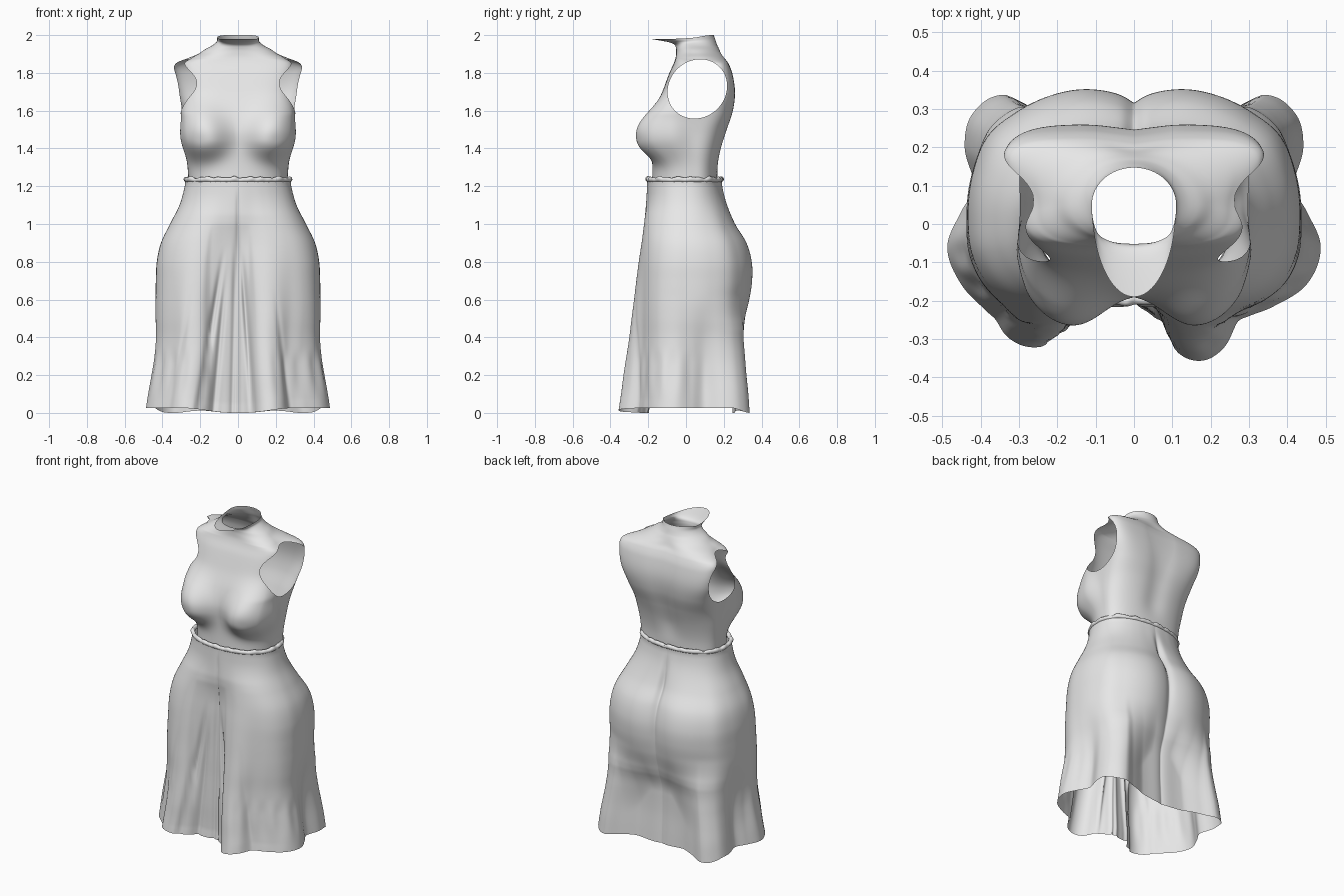
import bpy, bmesh, math

if "Cube" in bpy.data.objects:
    bpy.data.objects.remove(bpy.data.objects["Cube"])

TAU = 2 * math.pi
grey = bpy.data.materials.new("cloth_grey")
grey.diffuse_color = (0.8, 0.8, 0.8, 1)
grey.use_nodes = True
grey.node_tree.nodes["Principled BSDF"].inputs["Base Color"].default_value = grey.diffuse_color


def spline(rows, t):
    """Smooth interpolation of rows keyed by their first column."""
    t = min(max(t, rows[0][0]), rows[-1][0])
    i = 0
    while i < len(rows) - 2 and t > rows[i + 1][0]:
        i += 1
    a, b = rows[i], rows[i + 1]
    p, q = rows[max(i - 1, 0)], rows[min(i + 2, len(rows) - 1)]
    h = b[0] - a[0]
    s = (t - a[0]) / h
    out = []
    for k in range(1, len(a)):
        ma = (b[k] - p[k]) / (b[0] - p[0]) * h
        mb = (q[k] - a[k]) / (q[0] - a[0]) * h
        out.append((2*s**3 - 3*s*s + 1) * a[k] + (s**3 - 2*s*s + s) * ma
                   + (3*s*s - 2*s**3) * b[k] + (s**3 - s*s) * mb)
    return out


def smooth(a, b, v):
    s = min(max((v - a) / (b - a), 0), 1)
    return s * s * (3 - 2 * s)


def bell(v, width):
    return math.exp(-(v / width) ** 2)


def spow(v, e):
    return math.copysign(abs(v) ** e, v)


def loft(name, rings, closed=False, trim=None):
    """Skin a stack of equal rings; trim may edit the bmesh."""
    bm = bmesh.new()
    vs = [[bm.verts.new(p) for p in ring] for ring in rings]
    n, m = len(vs[0]), len(vs)
    for j in range(m if closed else m - 1):
        a, b = vs[j], vs[(j + 1) % m]
        for i in range(n):
            k = (i + 1) % n
            bm.faces.new((a[i], a[k], b[k], b[i]))
    if trim:
        trim(bm)
    me = bpy.data.meshes.new(name)
    bm.to_mesh(me)
    bm.free()
    me.materials.append(grey)
    ob = bpy.data.objects.new(name, me)
    bpy.context.collection.objects.link(ob)
    for p in me.polygons:
        p.use_smooth = True
    return ob


# ---- bodice: z, half width, front y, back y, squareness
BODICE = [(1.19, .26, -.18, .165, 2.4), (1.30, .267, -.178, .17, 2.4),
          (1.40, .28, -.18, .19, 2.5), (1.50, .29, -.185, .22, 2.9),
          (1.60, .305, -.165, .25, 4.0), (1.70, .332, -.125, .26, 5.2),
          (1.80, .347, -.088, .245, 5.8), (1.85, .343, -.065, .225, 5.2),
          (1.88, .288, -.055, .205, 3.2), (1.905, .215, -.052, .19, 2.3),
          (1.93, .165, -.053, .175, 2), (1.95, .128, -.062, .163, 2),
          (1.962, .112, -.09, .156, 2), (1.972, .11, -.14, .15, 2),
          (1.98, .11, -.19, .147, 2)]


def bodice_point(row, z, a):
    hw, yf, yb, e = row
    c, s = math.cos(a), math.sin(a)
    if s < 0:
        e = min(e, 3.8)
    x = hw * spow(c, 2 / e)
    y = .05 + spow(s, 2 / e) * ((yb - .05) if s > 0 else (.05 - yf))
    # chest is narrower than the back between the shoulders
    x *= 1 - .16 * smooth(.2, .04, y) * smooth(1.58, 1.72, z) * smooth(1.93, 1.87, z)
    if s < 0:       # bust
        dx, dz = (abs(x) - .195) / .13, (z - 1.445) / (.1 if z < 1.445 else .155)
        g = math.exp(-math.hypot(dx, dz) ** 2.6)
        y -= .103 * g * smooth(0, .55, -s)
        x += .03 * spow(x / hw, 3) * bell(z - 1.46, .1) * smooth(0, .3, -s)
    else:           # spine groove
        y -= .014 * bell(x, .07) * smooth(1.25, 1.4, z) * smooth(1.95, 1.85, z) * s
    # collar rises toward the nape
    return x, y, z + .02 * smooth(1.94, 1.98, z) * smooth(-.6, .9, s)


def bodice_ring(z, n=224):
    row = spline(BODICE, z)
    return [bodice_point(row, z, TAU * i / n) for i in range(n)]


def hole_coords(v):
    z = v.z - 1.715
    return (v.y - .06 - .1 * z) / .157, z / .157


def cut_armholes(bm):
    doomed = [f for f in bm.faces if math.hypot(*hole_coords(f.calc_center_median())) < 1]
    bmesh.ops.delete(bm, geom=doomed, context='FACES')
    for v in bm.verts:      # slide the rim along the surface onto a clean oval
        a, b = hole_coords(v.co)
        r = math.hypot(a, b)
        if v.is_boundary and .6 < r < 1.4 and 1.4 < v.co.z < 1.93:
            z = b / r * .157
            y = a / r * .157 + .06 + .1 * z
            z += 1.715
            row, lo, hi = spline(BODICE, z), -math.pi / 2, math.pi / 2
            for _ in range(30):
                mid = (lo + hi) / 2
                if bodice_point(row, z, mid)[1] < y:
                    lo = mid
                else:
                    hi = mid
            v.co = (math.copysign(bodice_point(row, z, lo)[0], v.co.x), y, z)


levels = [1.19 + .01 * i for i in range(65)] + [1.836 + .003 * i for i in range(49)]
loft("bodice", [bodice_ring(z) for z in levels], trim=cut_armholes)

# ---- skirt contours, right half from front centre to back centre
HIP = [(0, -.215), (.08, -.235), (.17, -.25), (.27, -.235), (.36, -.18), (.42, -.08),
       (.432, .02), (.42, .13), (.38, .23), (.31, .29), (.22, .335), (.14, .352),
       (.06, .345), (0, .322)]
SIDE_BACK = [(.45, -.155), (.485, -.06), (.45, .03), (.415, .1), (.44, .2), (.42, .285),
             (.34, .335), (.26, .30), (.15, .26), (0, .245)]
HEM_R = [(0, -.205), (.06, -.25), (.11, -.33), (.17, -.355), (.225, -.33), (.28, -.25),
         (.36, -.215)] + SIDE_BACK
HEM_L = [(0, -.205), (.06, -.21), (.14, -.235), (.20, -.30), (.26, -.32), (.32, -.30),
         (.38, -.23)] + SIDE_BACK
WAIST = [(.28 * spow(math.sin(a), .87), -.2 * spow(math.cos(a), .87))
         for a in [math.pi * i / 16 for i in range(17)]]


def polar(pts):
    return [(math.atan2(x, -y), math.hypot(x, y)) for x, y in pts]


HIP, HEM_R, HEM_L, WAIST = map(polar, (HIP, HEM_R, HEM_L, WAIST))
# z, half width, front y, back y
SKIRT = [(0, .487, -.357, .337), (.1, .473, -.342, .33), (.2, .457, -.33, .32),
         (.3, .442, -.315, .312), (.4, .434, -.30, .305), (.5, .436, -.288, .312),
         (.6, .437, -.275, .335), (.7, .435, -.263, .35), (.8, .43, -.25, .348),
         (.9, .408, -.235, .32), (1.0, .36, -.222, .26), (1.1, .31, -.212, .218),
         (1.2, .282, -.206, .192), (1.24, .28, -.205, .192)]
# front pleats: x at z = 0.9, x at z = 0, depth, start height
PLEATS = [(-.07, -.21, .02, .9), (-.05, -.13, .016, .8), (-.012, -.03, .012, 1.0),
          (.015, .08, .025, .9), (.17, .27, .008, .7), (-.2, -.36, .008, .7)]


def skirt_ring(z, n=320):
    hw, yf, yb = spline(SKIRT, z)
    pts = []
    for i in range(n):
        a = TAU * i / n - math.pi        # 0 faces the front
        t = abs(a)
        front = smooth(1.6, .7, t)
        hip, waist = spline(HIP, t)[0], spline(WAIST, t)[0]
        hem = spline(HEM_R if a > 0 else HEM_L, t)[0]
        up = smooth(.85, 1.17, z)
        # the seat tucks in sooner at the back centre
        tuck = smooth(2.3, 2.9, t)
        down = (1 - front) * smooth(.64, .08 + .24 * tuck, z) + front * min(max((1 - z) / .95, 0), 1)
        r = hip + (waist - hip) * up
        r += (hem - r) * down
        pts.append((r * math.sin(a), -r * math.cos(a), t))
    sx = hw / max(p[0] for p in pts)
    sf = yf / min(p[1] for p in pts)
    sb = yb / max(p[1] for p in pts)
    ring = []
    for x, y, t in pts:
        x *= sx
        y *= sf if y < 0 else sb
        if t < 1.2:
            for top, low, depth, start in PLEATS:
                x0 = low + (top - low) * z / .9
                y += depth * bell(x - x0, .014) * smooth(start, start - .35, z)
            y += .005 * bell(x, .01) * smooth(1.2, 1.1, z)
        elif t > 2:     # back seam, deepest below the waist
            y -= bell(x, .02) * (.005 * smooth(1.2, 1.1, z) * smooth(.55, .75, z)
                                 + .012 * bell(z - 1.0, .1))
        # gathered ruffles low on the sides
        k = 1 + .01 * math.sin(30 * t) * smooth(.36, .25, z) * smooth(0, .2, z) * bell(t - 1.1, .5)
        lift = .026 * smooth(.03, .3, abs(x)) * smooth(.34, .24, y) * smooth(.3, 0, z)
        ring.append((x * k, y * k, z + lift))
    return ring


loft("skirt", [skirt_ring(1.24 * j / 100) for j in range(101)])


# ---- gathered waistband: an uneven roll around the skirt top
def band_ring(j, m=12):
    b = TAU * j / m
    ring = []
    for i, (x, y, z) in enumerate(skirt_ring(1.235)):
        a = TAU * i / 320
        wob = .0025 * math.sin(17 * a) + .002 * math.sin(29 * a + 1) + .002 * math.sin(11 * a)
        k = 1 + (.013 * math.cos(b) + wob * .5 - .006) / math.hypot(x, y)
        ring.append((x * k, y * k, z + .013 * math.sin(b) + wob * (.6 + .4 * math.sin(b))))
    return ring


loft("waistband", [band_ring(j) for j in range(12)], closed=True)
